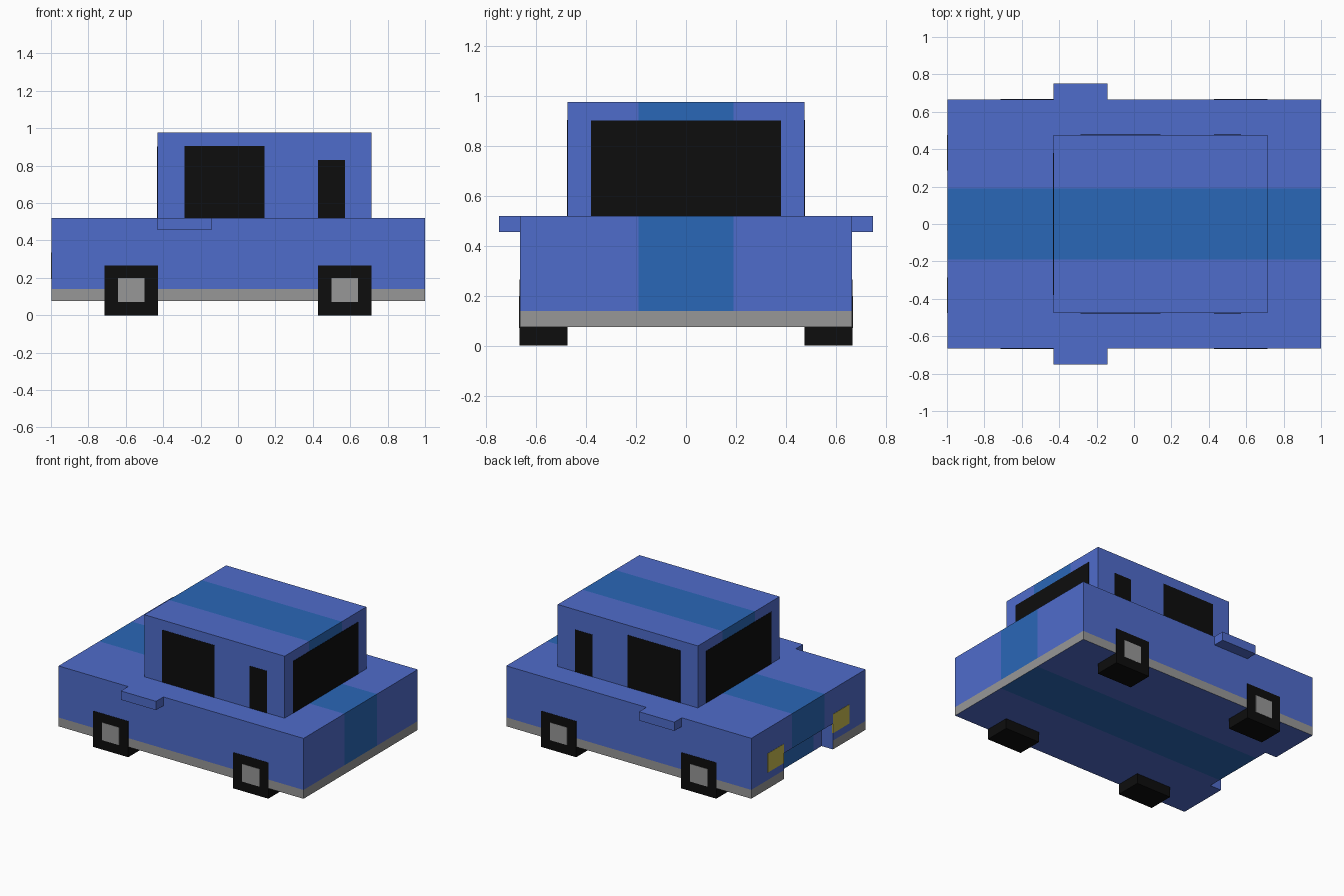
import bpy, bmesh
from mathutils import Vector

if "Cube" in bpy.data.objects:
    bpy.data.objects.remove(bpy.data.objects["Cube"])


def material(name, rgb):
    m = bpy.data.materials.new(name)
    m.diffuse_color = (*rgb, 1)
    m.use_nodes = True
    m.node_tree.nodes["Principled BSDF"].inputs["Base Color"].default_value = m.diffuse_color
    return m


BLUE = material("blue", (0.078, 0.15, 0.597))
STRIPE = material("stripe_blue", (0.023, 0.136, 0.474))
GREY = material("trim_grey", (0.31, 0.31, 0.31))
BLACK = material("black", (0.004, 0.004, 0.004))
YELLOW = material("lamp_yellow", (0.58, 0.5, 0.08))


def box(name, x, y, z, mat):
    """Box from (min, max) ranges on each axis."""
    bm = bmesh.new()
    bmesh.ops.create_cube(bm, size=1)
    lo, hi = Vector((x[0], y[0], z[0])), Vector((x[1], y[1], z[1]))
    for v in bm.verts:
        v.co = Vector(((lo[i] + hi[i]) / 2 + v.co[i] * (hi[i] - lo[i])) for i in range(3))
    me = bpy.data.meshes.new(name)
    bm.to_mesh(me)
    bm.free()
    ob = bpy.data.objects.new(name, me)
    bpy.context.collection.objects.link(ob)
    me.materials.append(mat)
    return ob


def paint(ob, cuts, rule, extra):
    """Slice the mesh along planes, then colour faces by rule; extra = added materials."""
    bm = bmesh.new()
    bm.from_mesh(ob.data)
    for co, no in cuts:
        bmesh.ops.bisect_plane(bm, geom=bm.verts[:] + bm.edges[:] + bm.faces[:],
                               plane_co=co, plane_no=no)
    bm.normal_update()
    for m in extra:
        ob.data.materials.append(m)
    for f in bm.faces:
        f.material_index = rule(f.calc_center_median(), f.normal)
    bm.to_mesh(ob.data)
    bm.free()


STRIPE_CUTS = [((0, s * 0.19, 0), (0, 1, 0)) for s in (-1, 1)]
E = 0.002   # how far panels stand proud

# Lower body with recess under the nose
body = box("body", (-1 + E, 1), (-0.665, 0.665), (0.075, 0.52), BLUE)
cutter = box("nose_cutter", (-1.1, -0.905), (-0.286, 0.286), (0, 0.265), BLUE)
mod = body.modifiers.new("recess", "BOOLEAN")
mod.object, mod.solver = cutter, "EXACT"
bpy.context.view_layer.update()
cut_mesh = bpy.data.meshes.new_from_object(
    body.evaluated_get(bpy.context.evaluated_depsgraph_get()))
body.modifiers.clear()
body.data = cut_mesh
bpy.data.objects.remove(cutter)
body.data.materials.clear()
body.data.materials.append(BLUE)


def body_rule(c, n):
    outer = abs(c.x) > 0.99 or abs(c.y) > 0.66
    if c.z < 0.14 and abs(n.z) < 0.5 and outer:
        return 2
    return 1 if abs(c.y) < 0.19 and abs(n.y) < 0.5 else 0


paint(body, STRIPE_CUTS + [((0, 0, 0.14), (0, 0, 1))], body_rule, (STRIPE, GREY))

# Cabin with the same centre stripe
cabin = box("cabin", (-0.43, 0.713), (-0.476, 0.476), (0.51, 0.977), BLUE)
paint(cabin, STRIPE_CUTS,
      lambda c, n: 1 if abs(c.y) < 0.19 and abs(n.y) < 0.5 else 0, (STRIPE,))

# Windscreen and rear window
box("windscreen", (-0.43 - E, -0.42), (-0.38, 0.38), (0.515, 0.903), BLACK)
box("rear_window", (0.70, 0.713 + E), (-0.38, 0.38), (0.515, 0.903), BLACK)

# Paired parts on both sides
for side, s in (("right", -1), ("left", 1)):
    def span(a, b):
        return tuple(sorted((s * a, s * b)))
    box(f"{side}_door_window", (-0.287, 0.142), span(0.47, 0.476 + E), (0.515, 0.905), BLACK)
    box(f"{side}_rear_side_window", (0.428, 0.571), span(0.47, 0.476 + E), (0.515, 0.83), BLACK)
    box(f"{side}_mirror", (-0.43, -0.143), span(0.66, 0.75), (0.455, 0.52), BLUE)
    box(f"{side}_headlamp", (-1, -0.99), span(0.286, 0.476), (0.195, 0.335), YELLOW)
    for end, cx in (("front", -0.571), ("rear", 0.571)):
        box(f"{side}_{end}_wheel", (cx - 0.143, cx + 0.143), span(0.476, 0.667), (0, 0.265), BLACK)
        box(f"{side}_{end}_hub", (cx - 0.071, cx + 0.071), span(0.66, 0.667 + E), (0.07, 0.2), GREY)
